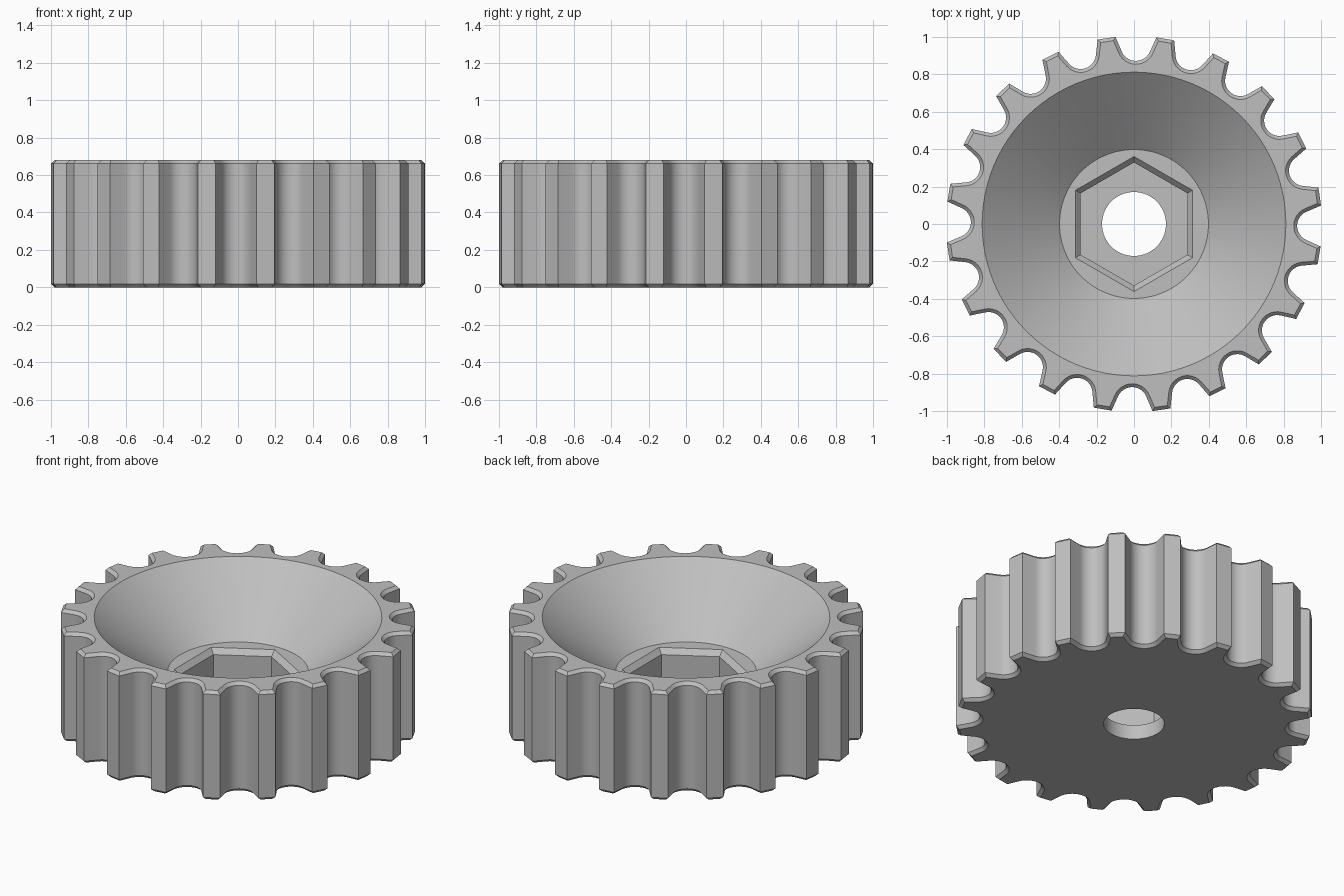
import bpy
import bmesh
from math import sin, cos, pi, radians
from mathutils import Vector, Matrix

if "Cube" in bpy.data.objects:
    bpy.data.objects.remove(bpy.data.objects["Cube"])

HEIGHT = 0.68
FLOOR = 0.34        # level of the bowl floor
WEB = 0.09          # thickness left under the hex pocket
TEETH = 20
CHAMFER = 0.018

steel = bpy.data.materials.new("plain_grey")
steel.use_nodes = True
grey = (0.52, 0.52, 0.52, 1)
steel.diffuse_color = grey
steel.node_tree.nodes["Principled BSDF"].inputs["Base Color"].default_value = grey


def loft(name, rings):
    """Closed solid from (outline, z) rings with equal point counts."""
    bm = bmesh.new()
    loops = [[bm.verts.new((p.x, p.y, z)) for p in pts] for pts, z in rings]
    n = len(loops[0])
    for low, high in zip(loops, loops[1:]):
        for i in range(n):
            j = (i + 1) % n
            bm.faces.new((low[i], low[j], high[j], high[i]))
    bm.faces.new(loops[0][::-1])
    bm.faces.new(loops[-1])
    mesh = bpy.data.meshes.new(name)
    bm.to_mesh(mesh)
    bm.free()
    mesh.materials.append(steel)
    obj = bpy.data.objects.new(name, mesh)
    bpy.context.collection.objects.link(obj)
    return obj


def polygon(radius, sides, start=0.0):
    return [Vector((radius * cos(start + 2 * pi * i / sides),
                    radius * sin(start + 2 * pi * i / sides))) for i in range(sides)]


def inset(points, distance):
    """Mitred inward offset of a counter-clockwise outline."""
    result = []
    for i, p in enumerate(points):
        a = (p - points[i - 1]).normalized()
        b = (points[(i + 1) % len(points)] - p).normalized()
        na, nb = Vector((-a.y, a.x)), Vector((-b.y, b.x))
        result.append(p + (na + nb) * distance / (1 + na.dot(nb)))
    return result


def gear_outline():
    """Round-bottomed grooves with flared flanks between narrow teeth."""
    tip, half_gap, flare, groove_r, groove_y = 1.005, radians(6.25), radians(24), 0.082, 0.954
    steps = 12
    groove = [Vector((tip * sin(half_gap), tip * cos(half_gap)))]
    for i in range(steps + 1):
        a = -flare - (pi - 2 * flare) * i / steps
        groove.append(Vector((groove_r * cos(a), groove_y + groove_r * sin(a))))
    groove.append(Vector((-groove[0].x, groove[0].y)))
    points = []
    for k in range(TEETH):
        turn = Matrix.Rotation(2 * pi * k / TEETH - radians(0.6), 2)
        points += [turn @ p for p in groove]
    return points


def cut(target, cutter):
    mod = target.modifiers.new("cut", "BOOLEAN")
    mod.operation = "DIFFERENCE"
    mod.solver = "EXACT"
    mod.object = cutter
    bpy.context.view_layer.objects.active = target
    bpy.ops.object.modifier_apply(modifier=mod.name)
    bpy.data.objects.remove(cutter)


# Toothed body, chamfered at both ends
outline = gear_outline()
small = inset(outline, CHAMFER)
body = loft("toothed_wheel", [(small, 0), (outline, CHAMFER),
                              (outline, HEIGHT - CHAMFER), (small, HEIGHT)])

# Conical bowl, running on past the rim
slope = (0.812 - 0.398) / (HEIGHT - FLOOR)
over = 0.05
cut(body, loft("bowl_cutter", [(polygon(0.398, 96), FLOOR),
                               (polygon(0.812 + slope * over, 96), HEIGHT + over)]))

# Hex pocket with a chamfered mouth
hexagon = lambda r: polygon(r, 6, pi / 2)
cut(body, loft("hex_cutter", [(hexagon(0.329), WEB), (hexagon(0.329), FLOOR - 0.032),
                              (hexagon(0.361), FLOOR), (hexagon(0.381), FLOOR + 0.02)]))

# Through bore
cut(body, loft("bore_cutter", [(polygon(0.171, 64), -0.1), (polygon(0.171, 64), WEB + 0.1)]))

bpy.ops.object.select_all(action="DESELECT")
body.select_set(True)
bpy.context.view_layer.objects.active = body
bpy.ops.object.shade_smooth_by_angle(angle=radians(25))
